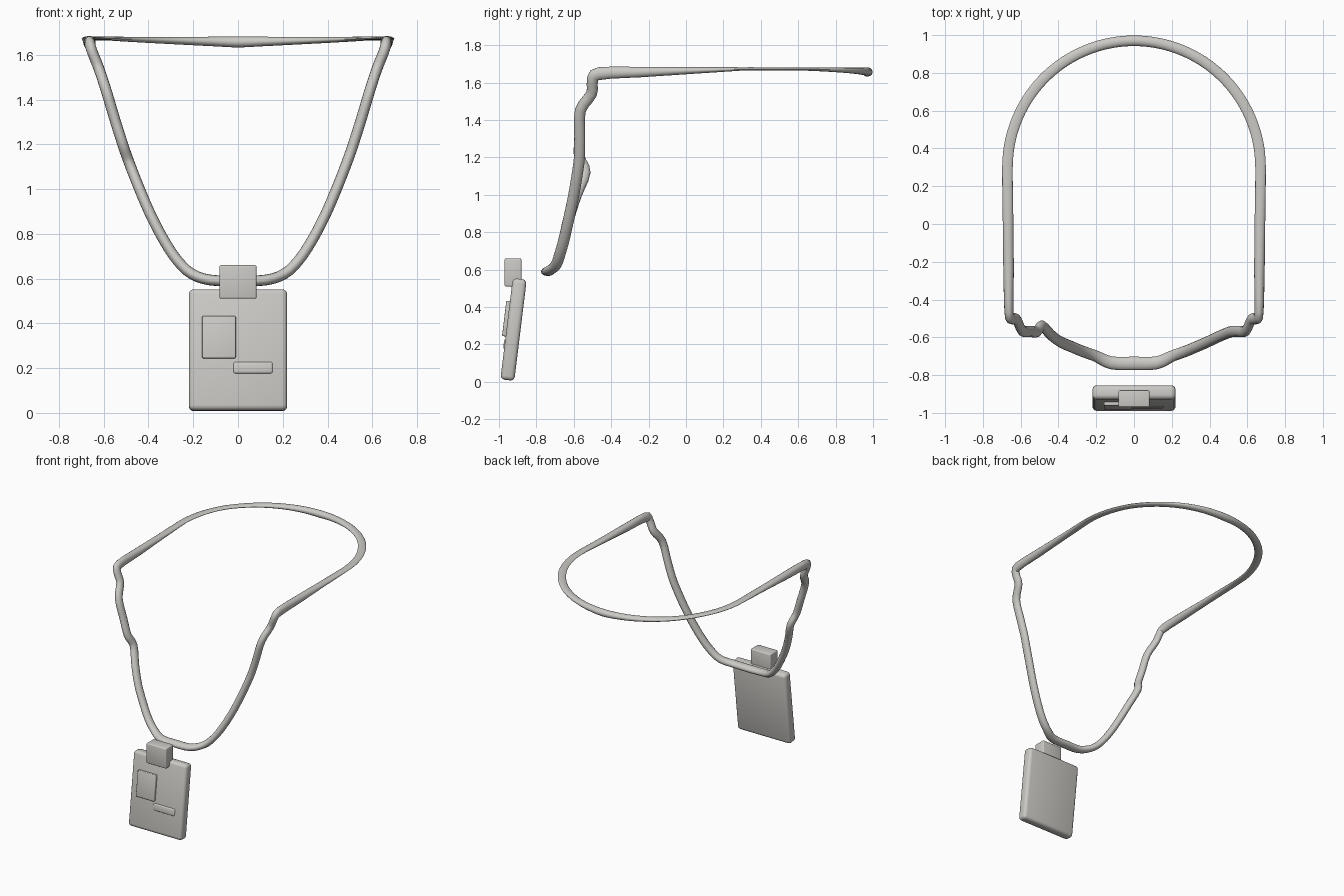
import bpy, bmesh, math
from mathutils import Vector

cube = bpy.data.objects.get("Cube")
if cube:
    bpy.data.objects.remove(cube, do_unlink=True)

grey = bpy.data.materials.new("warm light grey")
colour = (0.60, 0.59, 0.56, 1)
grey.diffuse_color = colour
grey.use_nodes = True
grey.node_tree.nodes["Principled BSDF"].inputs["Base Color"].default_value = colour


def finish(name, bm, angle=40):
    mesh = bpy.data.meshes.new(name)
    bmesh.ops.recalc_face_normals(bm, faces=bm.faces)
    bm.to_mesh(mesh)
    bm.free()
    mesh.materials.append(grey)
    obj = bpy.data.objects.new(name, mesh)
    bpy.context.collection.objects.link(obj)
    bpy.ops.object.select_all(action='DESELECT')
    obj.select_set(True)
    bpy.context.view_layer.objects.active = obj
    bpy.ops.object.shade_smooth_by_angle(angle=math.radians(angle))
    return obj


def rounded_box(name, size, centre, bevel, tilt=0.0, segments=3):
    bm = bmesh.new()
    bmesh.ops.create_cube(bm, size=1)
    bmesh.ops.scale(bm, vec=size, verts=bm.verts)
    bmesh.ops.bevel(bm, geom=bm.edges[:], offset=bevel, segments=segments,
                    profile=0.5, affect='EDGES')
    obj = finish(name, bm)
    obj.location = centre
    obj.rotation_euler.x = tilt
    return obj


# Cord stations: position, section half-widths (in-plane, across), section reference
UP, FRONT = Vector((0, 0, 1)), Vector((0, -1, 0))


def neck_half():
    """Neck arc, from the back middle round to one shoulder."""
    out = []
    for i in range(10):
        t = i / 9
        a = t * math.pi / 2
        b = 0.009 + 0.016 * max(0, 1 - 1.5 * t) ** 1.3
        out.append((Vector((0.67 * math.sin(a), 0.3 + 0.67 * math.cos(a),
                            1.657 + 0.016 * min(1, 1.5 * t))), 0.028, b, UP))
    for t in (0.25, 0.5, 0.75):
        out.append((Vector((0.67 - 0.008 * t, 0.3 - 0.72 * t, 1.673 - 0.022 * t)),
                    0.028, 0.009 + 0.026 * t, UP))
    return out


def front_half(side):
    """Hanging strap, from a shoulder down to the lowest middle point."""
    bump = 0.04 if side < 0 else 0
    path = [(0.662, -0.465, 1.648), (0.650, -0.500, 1.610), (0.622, -0.505, 1.540),
            (0.592, -0.565, 1.450), (0.550, -0.568, 1.310), (0.515, -0.570, 1.200),
            (0.487, -0.580 + bump, 1.120), (0.440, -0.600 + bump / 3, 1.000),
            (0.388, -0.625, 0.880), (0.330, -0.650, 0.770), (0.270, -0.675, 0.680),
            (0.205, -0.698, 0.620), (0.120, -0.735, 0.593)]
    out = []
    for i, p in enumerate(path):
        ref = (UP + FRONT).normalized() if i == 0 else FRONT
        out.append((Vector(p), 0.024, 0.035 if i in (0, 12) else 0.030, ref))
    return out


def flip(station):
    p, a, b, ref = station
    return Vector((-p.x, p.y, p.z)), a, b, ref


right = neck_half() + front_half(1)
left = [flip(s) for s in neck_half()[1:] + front_half(-1)]
lowest = (Vector((0, -0.738, 0.590)), 0.024, 0.037, FRONT)
stations = right + [lowest] + left[::-1]


def spline(p0, p1, p2, p3, t):
    return 0.5 * (2 * p1 + (p2 - p0) * t + (2 * p0 - 5 * p1 + 4 * p2 - p3) * t * t
                  + (3 * p1 - p0 - 3 * p2 + p3) * t ** 3)


# Smooth the loop, then sweep a flattened round section along it
count, steps, sides = len(stations), 3, 14
fine = []
for i in range(count):
    s = [stations[(i + k) % count] for k in (-1, 0, 1, 2)]
    for j in range(steps):
        t = j / steps
        fine.append((spline(*[q[0] for q in s], t), s[1][1] + (s[2][1] - s[1][1]) * t,
                     s[1][2] + (s[2][2] - s[1][2]) * t, s[1][3].lerp(s[2][3], t)))

bm = bmesh.new()
rings = []
for i, (p, a, b, ref) in enumerate(fine):
    tangent = (fine[(i + 1) % len(fine)][0] - fine[i - 1][0]).normalized()
    u = tangent.cross(ref).normalized()
    v = u.cross(tangent).normalized()
    ring = []
    for k in range(sides):
        ang = math.tau * k / sides
        ring.append(bm.verts.new(p + u * a * math.cos(ang) + v * b * math.sin(ang)))
    rings.append(ring)
for i, ring in enumerate(rings):
    nxt = rings[(i + 1) % len(rings)]
    for k in range(sides):
        m = (k + 1) % sides
        bm.faces.new((ring[k], ring[m], nxt[m], nxt[k]))
finish("neck_cord", bm, 60)

# Badge, leaning back slightly, with raised photo panel and text bar
tilt = math.radians(-7)
badge_centre = Vector((0, -0.922, 0.28))
across = Vector((0, math.cos(tilt), math.sin(tilt)))
along = Vector((0, -math.sin(tilt), math.cos(tilt)))


def on_badge(x, height, depth):
    return badge_centre + Vector((x, 0, 0)) + along * height - across * depth


rounded_box("badge_card", (0.44, 0.075, 0.545), badge_centre, 0.022, tilt)
rounded_box("photo_panel", (0.15, 0.03, 0.19), on_badge(-0.085, 0.053, 0.042), 0.006, tilt)
rounded_box("text_bar", (0.18, 0.024, 0.055), on_badge(0.067, -0.083, 0.031), 0.0115, tilt)

# Clip above the card
rounded_box("badge_clip", (0.165, 0.09, 0.15), (0, -0.925, 0.585), 0.008)
